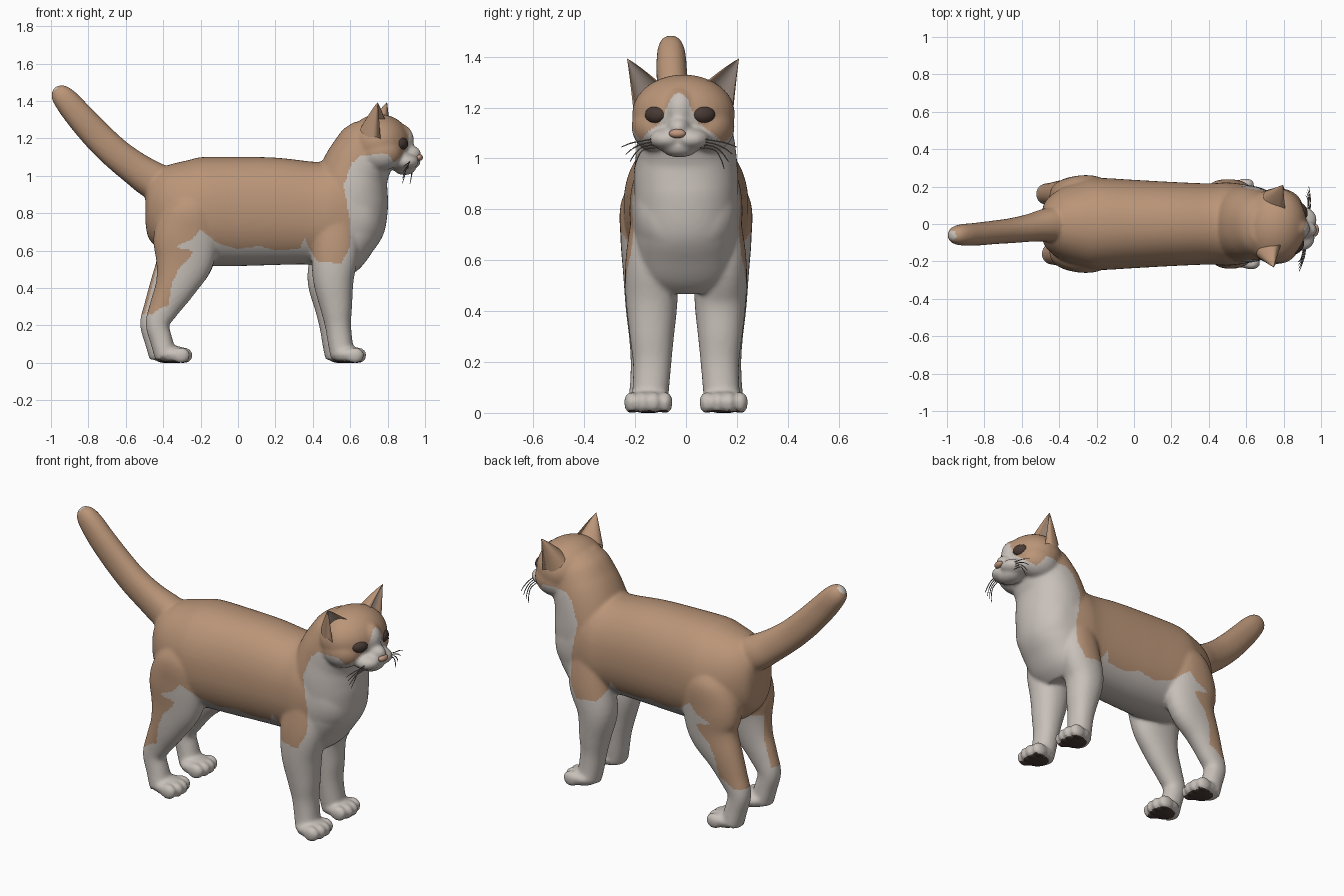
import bpy, bmesh, math
from mathutils import Vector, Matrix

if "Cube" in bpy.data.objects:
    bpy.data.objects.remove(bpy.data.objects["Cube"])


def material(name, rgb):
    m = bpy.data.materials.new(name)
    m.diffuse_color = (*rgb, 1)
    m.use_nodes = True
    m.node_tree.nodes["Principled BSDF"].inputs["Base Color"].default_value = m.diffuse_color
    return m


TAN = material("tan fur", (0.49, 0.30, 0.187))
WHITE = material("white fur", (0.58, 0.53, 0.49))
DARK = material("dark brown", (0.065, 0.042, 0.035))
NOSE = material("nose pink", (0.53, 0.31, 0.21))
EAR = material("inner ear", (0.36, 0.29, 0.25))
WHISKER = material("whisker grey", (0.22, 0.19, 0.17))

# the head is turned a little to one side
PIVOT = Vector((0.74, -0.008, 0))
HEAD = Matrix.Translation(PIVOT) @ Matrix.Rotation(math.radians(-6.5), 4, 'Z') @ Matrix.Translation((-0.74, 0, 0))


def finish(bm, name, mats):
    bmesh.ops.recalc_face_normals(bm, faces=bm.faces)
    me = bpy.data.meshes.new(name)
    bm.to_mesh(me)
    bm.free()
    for m in mats:
        me.materials.append(m)
    for p in me.polygons:
        p.use_smooth = True
    ob = bpy.data.objects.new(name, me)
    bpy.context.collection.objects.link(ob)
    return ob


def blob(bm, c, r, yaw=0, frame=Matrix()):
    m = frame @ Matrix.Translation(c) @ Matrix.Rotation(yaw, 4, 'Z') @ Matrix.Diagonal((*r, 1))
    bmesh.ops.create_uvsphere(bm, u_segments=32, v_segments=20, radius=1, matrix=m)


def smooth_path(pts, steps=5):
    """Catmull-Rom through rows of numbers."""
    out = []
    for i in range(len(pts) - 1):
        a, b, c, d = (pts[max(0, min(len(pts) - 1, i + k))] for k in (-1, 0, 1, 2))
        for s in range(steps):
            t = s / steps
            out.append([0.5 * (2 * q + (r - p) * t + (2 * p - 5 * q + 4 * r - w) * t * t
                               + (3 * q - p - 3 * r + w) * t ** 3) for p, q, r, w in zip(a, b, c, d)])
    return out + [list(pts[-1])]


def loft(bm, pts, n=28, power=0.92, frame=Matrix()):
    """Tube through (x, y, z, half depth, half width) rows."""
    rows = smooth_path(pts)
    cs = [Vector(r[:3]) for r in rows]
    rings = []
    for i, r in enumerate(rows):
        t = (cs[min(i + 1, len(cs) - 1)] - cs[max(i - 1, 0)]).normalized()
        ref = Vector((1, 0, 0)) if abs(t.y) > 0.8 else Vector((0, 1, 0))
        s = (ref - t * ref.dot(t)).normalized()
        u = s.cross(t)
        ring = []
        for k in range(n):
            a = math.tau * k / n
            ca, sa = math.cos(a), math.sin(a)
            ca = math.copysign(abs(ca) ** power, ca)
            sa = math.copysign(abs(sa) ** power, sa)
            ring.append(bm.verts.new(frame @ (cs[i] + u * ca * max(r[3], 0.001) + s * sa * max(r[4], 0.001))))
        rings.append(ring)
    for a, b in zip(rings, rings[1:]):
        for k in range(n):
            bm.faces.new((a[k], a[(k + 1) % n], b[(k + 1) % n], b[k]))
    bm.faces.new(rings[0])
    bm.faces.new(rings[-1])


bm = bmesh.new()
# torso
loft(bm, [(-.495, 0, .82, .07, .05), (-.475, 0, .82, .16, .12), (-.4, 0, .82, .23, .185), (-.3, 0, .815, .265, .225),
          (-.2, 0, .81, .29, .246), (0, 0, .81, .292, .236), (.2, 0, .81, .287, .225), (.4, 0, .80, .275, .217),
          (.5, 0, .795, .29, .222), (.6, 0, .80, .285, .21), (.7, 0, .81, .2, .185), (.76, 0, .82, .12, .12),
          (.78, 0, .82, .05, .05)], 56)
# chest and neck
loft(bm, [(.54, 0, .48, .06, .12), (.555, 0, .54, .11, .17), (.57, 0, .62, .152, .19), (.585, 0, .72, .198, .2),
          (.595, 0, .84, .207, .205), (.603, 0, .93, .2, .205), (.625, 0, 1.02, .183, .197),
          (.665, -.005, 1.11, .17, .185), (.70, -.01, 1.2, .145, .16), (.72, -.01, 1.26, .1, .12)], 56)
# tail
loft(bm, [(-.36, 0, .93, .10, .10), (-.46, -.005, .98, .1, .09), (-.55, -.02, 1.04, .09, .075),
          (-.65, -.035, 1.117, .084, .067), (-.75, -.045, 1.212, .081, .063), (-.85, -.055, 1.322, .075, .061),
          (-.92, -.058, 1.405, .066, .057), (-.96, -.06, 1.447, .05, .044), (-.982, -.06, 1.468, .018, .018)])
# legs and paws, the far pair standing slightly further back
for s, dx in ((-1, 0), (1, -.03)):
    front = [(.53, .13, .76, .11, .085), (.52, .14, .6, .125, .098), (.51, .135, .45, .11, .102),
             (.525, .134, .3, .086, .087), (.535, .133, .2, .07, .076), (.548, .138, .1, .066, .072),
             (.56, .145, .035, .065, .073)]
    hind = [(-.26, .12, .93, .07, .06), (-.25, .14, .82, .14, .115), (-.275, .15, .68, .175, .108),
            (-.29, .157, .54, .155, .09),
            (-.335, .16, .41, .11, .077), (-.392, .16, .30, .082, .064), (-.43, .16, .21, .064, .058),
            (-.41, .16, .12, .06, .06), (-.385, .16, .035, .06, .068)]
    for leg, px in ((front, .585), (hind, -.345)):
        loft(bm, [(x + dx * (z < .5), s * y, z, a, b) for x, y, z, a, b in leg])
        blob(bm, (px + dx, s * .148, .046), (.087, .088, .045))
        for k in (-1.5, -.5, .5, 1.5):
            blob(bm, (px + dx + .055 - .014 * (abs(k) > 1), s * .148 + k * .044, .042), (.048, .03, .041))
# skull, cheeks, bridge, muzzle and chin
blob(bm, (.755, 0, 1.175), (.168, .203, .155), frame=HEAD)
blob(bm, (.86, 0, 1.19), (.082, .065, .09), frame=HEAD)
blob(bm, (.912, 0, 1.12), (.068, .045, .045), frame=HEAD)
blob(bm, (.892, 0, 1.045), (.062, .075, .041), frame=HEAD)
for s in (-1, 1):
    blob(bm, (.77, s * .105, 1.125), (.122, .098, .1), frame=HEAD)
    blob(bm, (.892, s * .048, 1.076), (.082, .072, .045), frame=HEAD)
raw = finish(bm, "coat_source", [])
mod = raw.modifiers.new("fuse", 'REMESH')
mod.mode, mod.voxel_size = 'VOXEL', 0.0085
mod = raw.modifiers.new("soften", 'SMOOTH')
mod.factor, mod.iterations = 0.5, 12
mesh = bpy.data.meshes.new_from_object(raw.evaluated_get(bpy.context.evaluated_depsgraph_get()))
bpy.data.objects.remove(raw)
body = bpy.data.objects.new("cat_body", mesh)
bpy.context.collection.objects.link(body)
mesh.materials.clear()
for m in (TAN, WHITE, DARK):
    mesh.materials.append(m)

# coat pattern: side outline of the tan patch, and half width of the white blaze by height
PATCH = [(-1.2, .26), (-.46, .26), (-.42, .29), (-.37, .31), (-.355, .42), (-.32, .5), (-.25, .57), (-.24, .6),
         (-.33, .615), (-.315, .63), (-.245, .66), (-.2, .71),
         (-.1, .635), (0, .61), (.12, .625), (.2, .6), (.33, .61), (.355, .67), (.38, .62), (.42, .545), (.55, .53),
         (.6, .62), (.6, .75), (.565, .95), (.61, 1.07), (.66, 1.11), (.80, 1.12), (.84, 1.06), (1.1, 1.04),
         (1.1, 1.7), (-1.2, 1.7)]
BLAZE = [(1.0, .2), (1.06, .165), (1.10, .13), (1.14, .075), (1.2, .048), (1.235, .033), (1.25, .02), (1.258, 0)]


def in_patch(x, z):
    inside = False
    for (x1, z1), (x2, z2) in zip(PATCH, PATCH[1:] + PATCH[:1]):
        if (z1 > z) != (z2 > z) and x < x1 + (z - z1) * (x2 - x1) / (z2 - z1):
            inside = not inside
    return inside


def blaze(z):
    for (z1, w1), (z2, w2) in zip(BLAZE, BLAZE[1:]):
        if z1 <= z < z2:
            return w1 + (w2 - w1) * (z - z1) / (z2 - z1)
    return 0


unturn = HEAD.inverted()
for v in mesh.vertices:
    if v.co.z < .03:
        v.co.z = max(v.co.z - .004, 0)
for p in mesh.polygons:
    c = p.center
    h = unturn @ c
    p.use_smooth = True
    white = not in_patch(c.x, c.z)
    if h.x > .8 and abs(h.y) < blaze(h.z):
        white = True
    if c.z < .56 and abs(c.y) < .12:
        white = True
    if (c - Vector((-.98, -.06, 1.475))).length < .03:
        white = True
    p.material_index = 2 if c.z < .012 and p.normal.z < -.8 else int(white)

# ears: an outer shell and a shallower inner hollow meeting at the rim
for s, side in ((-1, "right"), (1, "left")):
    bm = bmesh.new()
    tip = Vector((.772, .222, 1.393))
    a, b = Vector((.80, .08, 1.29)), Vector((.785, .195, 1.19))
    for depth, mat in ((.12, 0), (.075, 1)):
        grid = []
        for i in range(13):
            t = i / 12
            k = (1 - t) ** 0.88
            row = []
            for j in range(17):
                u = j / 8 - 1
                base = (a + b) / 2 + (b - a) / 2 * u
                back = Vector((-1, .12, .12)) * depth * math.sqrt(max(0, 1 - u * u))
                q = tip.lerp(base + back, k)
                q.z = tip.z + (base.z + back.z - tip.z) * (1 - t)
                row.append(bm.verts.new(HEAD @ Vector((q.x, q.y * s, q.z))))
            grid.append(row)
        for i, (r0, r1) in enumerate(zip(grid, grid[1:])):
            for j in range(16):
                f = bm.faces.new((r0[j], r0[j + 1], r1[j + 1], r1[j]))
                f.material_index = mat if 1 < j < 14 and i < 11 else 0
    bmesh.ops.remove_doubles(bm, verts=bm.verts, dist=0.0005)
    finish(bm, side + "_ear", [TAN, EAR])

    # eyes
    bm = bmesh.new()
    blob(bm, (.885, s * .096, 1.172), (.03, .047, .034), s * math.radians(30), HEAD)
    finish(bm, side + "_eye", [DARK])

    # whiskers
    bm = bmesh.new()
    for k in range(4):
        z, f = 1.08 - .012 * k, k / 3
        loft(bm, [(.93 - .01 * f, s * .08, z, .0025, .0025), (.93 - .015 * f, s * .14, z - .01, .0025, .0025),
                  (.92 - .01 * f, s * (.19 - .025 * f), z - .02 - .025 * f, .0025, .0025),
                  (.91 - .01 * f, s * (.228 - .05 * f), z - .035 - .05 * f, .0015, .0015)], 6, 1, HEAD)
    finish(bm, side + "_whiskers", [WHISKER])

# nose
bm = bmesh.new()
blob(bm, (.97, 0, 1.098), (.02, .033, .018), frame=HEAD)
finish(bm, "nose", [NOSE])
